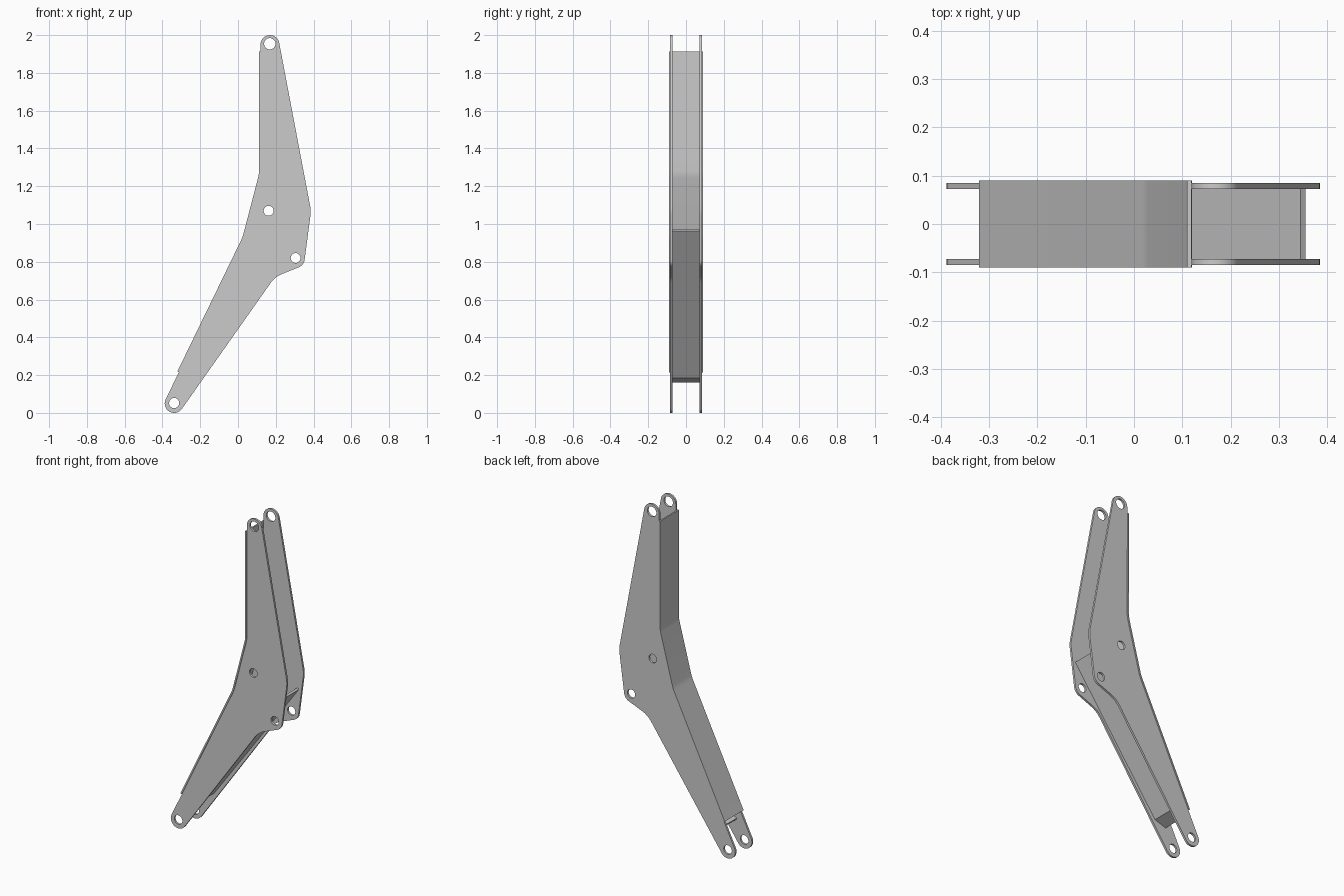
import bpy, bmesh, math
from mathutils import Vector, Matrix

if "Cube" in bpy.data.objects:
    bpy.data.objects.remove(bpy.data.objects["Cube"])


def tangent_angle(a, b):
    # angle of the outward normal of the line touching two signed circles
    d = Vector((b[0] - a[0], b[1] - a[1]))
    return math.atan2(d.y, d.x) - math.acos((a[2] - b[2]) / d.length)


def arc_point(c, t):
    return (c[0] + c[2] * math.cos(t), c[1] + c[2] * math.sin(t))


def belt(circles, closed):
    # path wrapping circles (x, z, radius); negative radius is a concave bend
    n = len(circles)
    pts = []
    for i, c in enumerate(circles):
        if not closed and i == 0:
            pts.append(arc_point(c, tangent_angle(c, circles[1])))
            continue
        t0 = tangent_angle(circles[i - 1], c)
        if not closed and i == n - 1:
            pts.append(arc_point(c, t0))
            continue
        t1 = tangent_angle(c, circles[(i + 1) % n])
        turn = (t1 - t0) % math.tau
        if c[2] < 0:
            turn -= math.tau
        steps = max(4, math.ceil(abs(turn) / math.radians(9)))
        pts += [arc_point(c, t0 + turn * k / steps) for k in range(steps + 1)]
    return pts


def ring(x, z, r, n=32):
    return [arc_point((x, z, r), math.tau * k / n) for k in range(n)]


def prism(name, loops, y, half):
    # fill the x-z outline (further loops are holes) and extrude along y
    cu = bpy.data.curves.new(name, 'CURVE')
    cu.dimensions = '2D'
    cu.fill_mode = 'BOTH'
    cu.extrude = half
    for loop in loops:
        s = cu.splines.new('POLY')
        s.points.add(len(loop) - 1)
        for p, (x, z) in zip(s.points, loop):
            p.co = (x, z, 0, 1)
        s.use_cyclic_u = True
    tmp = bpy.data.objects.new(name + "_outline", cu)
    bpy.context.collection.objects.link(tmp)
    bpy.context.view_layer.update()
    dg = bpy.context.evaluated_depsgraph_get()
    me = bpy.data.meshes.new_from_object(tmp.evaluated_get(dg))
    bpy.data.objects.remove(tmp)
    me.transform(Matrix.Translation((0, y, 0)) @ Matrix.Rotation(math.pi / 2, 4, 'X'))
    bm = bmesh.new()
    bm.from_mesh(me)
    bmesh.ops.remove_doubles(bm, verts=bm.verts, dist=1e-5)
    bmesh.ops.recalc_face_normals(bm, faces=bm.faces)
    bm.to_mesh(me)
    bm.free()
    ob = bpy.data.objects.new(name, me)
    bpy.context.collection.objects.link(ob)
    bpy.ops.object.select_all(action='DESELECT')
    ob.select_set(True)
    bpy.context.view_layer.objects.active = ob
    bpy.ops.object.shade_smooth_by_angle(angle=math.radians(30))
    return ob


# side plates with pin holes
bends = [(-0.06, 1.285, -0.18), (-0.137, 0.99, -0.18)]
outline = belt([(-0.338, 0.05, 0.05), (0.28, 0.614, -0.13), (0.303, 0.817, 0.05),
                (0.235, 1.065, 0.15), (0.169, 1.95, 0.05)] + bends, True)
holes = [ring(-0.338, 0.052, 0.027), ring(0.305, 0.82, 0.026),
         ring(0.162, 1.07, 0.026), ring(0.168, 1.954, 0.03)]
for side, name in ((-1, "front_side_plate"), (1, "back_side_plate")):
    prism(name, [outline] + holes, side * 0.079, 0.0063)

# bent cover along the left edge
t = 0.009
ends = [(0.119, 1.913), (-0.313, 0.215)]


def cover_path(off):
    return belt([(*ends[0], off)] + [(x, z, r + off) for x, z, r in bends]
                + [(*ends[1], off)], False)


prism("edge_cover", [cover_path(t) + cover_path(0)[::-1]], 0, 0.09)

# inner web plate with a folded lower lip
prism("inner_web", [[(0.355, 0.962), (0.345, 0.97), (-0.216, 0.194), (-0.288, 0.17),
                     (-0.285, 0.16), (-0.21, 0.185)]], 0, 0.0727)
